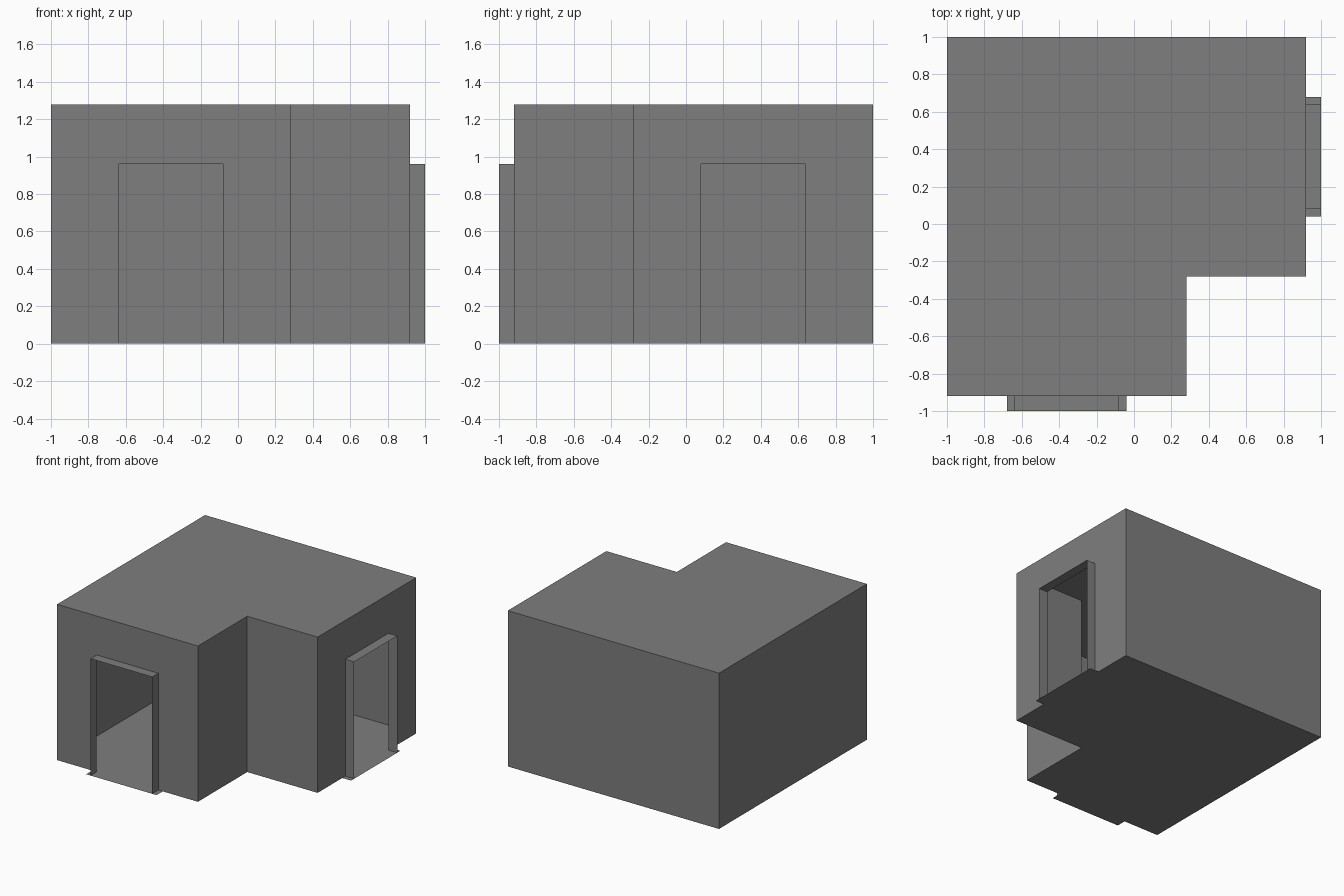
import bpy

if "Cube" in bpy.data.objects:
    bpy.data.objects.remove(bpy.data.objects["Cube"])

HEIGHT, DOOR_H = 1.28, 0.96
FACE, NOTCH, TIP = 0.92, 0.28, 1.0      # door wall plane, inner corner, end of door lip
NEAR, FAR, PAD = 0.08, 0.64, 0.04       # door opening sides, extra width of threshold

# Dark grey for every part
dark_grey = bpy.data.materials.new("dark_grey")
dark_grey.diffuse_color = (0.21, 0.21, 0.21, 1)
dark_grey.use_nodes = True
dark_grey.node_tree.nodes["Principled BSDF"].inputs["Base Color"].default_value = dark_grey.diffuse_color


def mesh_object(name, faces):
    """Make a thin-sheet object from a list of polygons."""
    verts, polys = [], []
    for face in faces:
        polys.append(range(len(verts), len(verts) + len(face)))
        verts.extend(face)
    mesh = bpy.data.meshes.new(name)
    mesh.from_pydata(verts, [], [list(p) for p in polys])
    mesh.materials.append(dark_grey)
    obj = bpy.data.objects.new(name, mesh)
    bpy.context.collection.objects.link(obj)
    return obj


def strip(path, z0, z1):
    """Vertical wall panels along a plan path."""
    return [[(*a, z0), (*b, z0), (*b, z1), (*a, z1)] for a, b in zip(path, path[1:])]


def swap(p):
    """Mirror a plan point across the diagonal: front door <-> right door."""
    return (-p[1], -p[0])


def flat(path, z):
    return [(*p, z) for p in path]


# Plan points of the front half, left to right; the right half is its mirror
left, right = (-FAR, -FACE), (-NEAR, -FACE)
tip_l, tip_r = (-FAR, -TIP), (-NEAR, -TIP)
start, end = (-1, -FACE), (NOTCH, -FACE)
inner, back = (NOTCH, -NOTCH), (-1, 1)

# Walls, with panels above the doorways
walls = strip([right, end, inner, swap(end), swap(right)], 0, HEIGHT)
walls += strip([swap(left), swap(start), back, start, left], 0, HEIGHT)
walls += strip([left, right], DOOR_H, HEIGHT)
walls += strip([swap(right), swap(left)], DOOR_H, HEIGHT)
mesh_object("walls", walls)

# Roof
mesh_object("roof", [flat([start, end, inner, swap(end), swap(start), back], HEIGHT)])

# Floor with wider threshold tabs under each doorway
tab = [(-FAR - PAD, -FACE), (-FAR - PAD, -TIP), (-NEAR + PAD, -TIP), (-NEAR + PAD, -FACE)]
half = [start] + tab + [end]
plan = half + [inner] + [swap(p) for p in reversed(half)] + [back]
mesh_object("floor", [flat(reversed(plan), 0)])

# Projecting door surrounds: two jambs and a head
for name, f in (("front_doorway", lambda p: p), ("right_doorway", swap)):
    l, r, tl, tr = map(f, (left, right, tip_l, tip_r))
    faces = strip([l, tl], 0, DOOR_H) + strip([tr, r], 0, DOOR_H)
    faces.append(flat([tl, tr, r, l], DOOR_H))
    if f is swap:
        faces = [fc[::-1] for fc in faces]
    mesh_object(name, faces)
